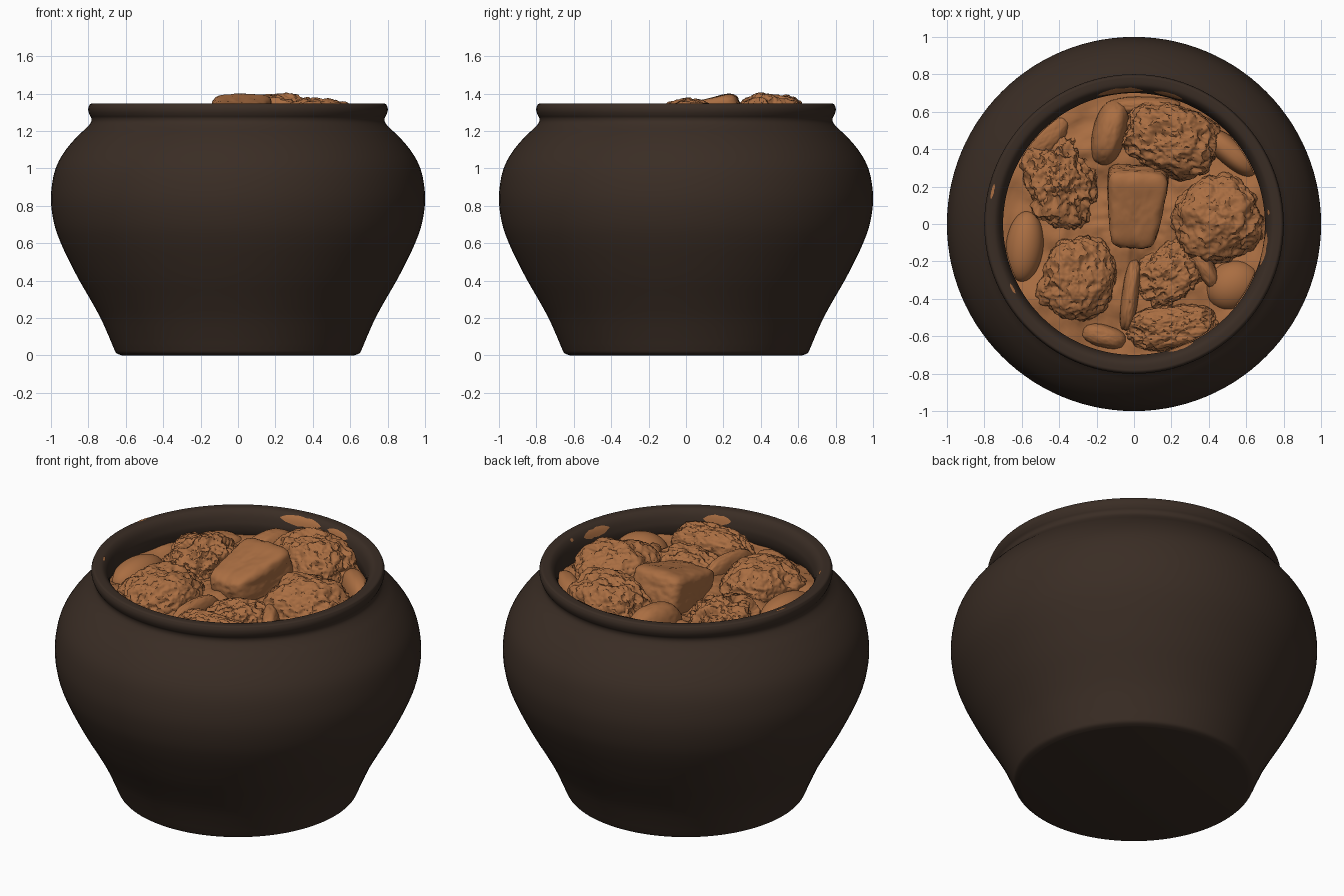
import bpy, bmesh, math
from mathutils import Vector, Matrix, noise

if "Cube" in bpy.data.objects:
    bpy.data.objects.remove(bpy.data.objects["Cube"])


def material(name, rgb):
    m = bpy.data.materials.new(name)
    m.diffuse_color = (*rgb, 1)
    m.use_nodes = True
    m.node_tree.nodes["Principled BSDF"].inputs["Base Color"].default_value = m.diffuse_color
    return m


CLAY = material("dark clay", (0.042, 0.026, 0.018))
STEW = material("stew brown", (0.40, 0.155, 0.054))


def finish(bm, name, mat, angle=40):
    mesh = bpy.data.meshes.new(name)
    bm.to_mesh(mesh)
    bm.free()
    mesh.materials.append(mat)
    ob = bpy.data.objects.new(name, mesh)
    bpy.context.collection.objects.link(ob)
    bpy.ops.object.select_all(action='DESELECT')
    ob.select_set(True)
    bpy.context.view_layer.objects.active = ob
    bpy.ops.object.shade_smooth_by_angle(angle=math.radians(angle))
    return ob


def smooth_path(pts, steps=4):
    """Catmull-Rom curve through profile points."""
    p = [Vector(q) for q in pts]
    p = [p[0]] + p + [p[-1]]
    out = []
    for a, b, c, d in zip(p, p[1:], p[2:], p[3:]):
        for i in range(steps):
            t = i / steps
            out.append(0.5 * (2 * b + (c - a) * t + (2 * a - 5 * b + 4 * c - d) * t * t
                              + (3 * b - a - 3 * c + d) * t ** 3))
    return out + [p[-1]]


def lathe(name, path, mat, seg=112):
    bm = bmesh.new()
    vs = [bm.verts.new((max(r, 0), 0, z)) for r, z in path]
    es = [bm.edges.new(e) for e in zip(vs, vs[1:])]
    bmesh.ops.spin(bm, geom=vs + es, axis=(0, 0, 1), cent=(0, 0, 0),
                   steps=seg, angle=math.tau)
    bmesh.ops.remove_doubles(bm, verts=bm.verts, dist=1e-4)
    bmesh.ops.recalc_face_normals(bm, faces=bm.faces)
    return finish(bm, name, mat)


# Pot: foot, belly, neck, rolled rim and inner wall
outer = smooth_path([(0.62, 0), (0.65, 0.012), (0.665, 0.04), (0.69, 0.1), (0.735, 0.2),
                     (0.79, 0.3), (0.848, 0.4), (0.90, 0.5), (0.947, 0.6), (0.982, 0.7),
                     (1.0, 0.82), (0.992, 0.93), (0.967, 1.02), (0.92, 1.1),
                     (0.86, 1.17), (0.812, 1.215), (0.787, 1.245), (0.784, 1.268),
                     (0.793, 1.285), (0.80, 1.305), (0.80, 1.325), (0.793, 1.342)])
inner = smooth_path([(0.785, 1.346), (0.755, 1.346), (0.735, 1.339), (0.717, 1.318),
                     (0.705, 1.285), (0.70, 1.25), (0.71, 1.2), (0.75, 1.13), (0.86, 0.95),
                     (0.87, 0.75), (0.78, 0.45), (0.6, 0.1)])
lathe("pot", [(0, 0)] + outer + inner + [(0, 0.1)], CLAY)

# Thick sauce filling the space between the chunks
bm = bmesh.new()
RINGS, SEG = 40, 112
rows = []
for i in range(RINGS + 1):
    r = 0.01 + 0.71 * i / RINGS
    row = []
    for j in range(SEG):
        a = math.tau * j / SEG
        x, y = r * math.cos(a), r * math.sin(a)
        n = noise.fractal(Vector((x * 3.5, y * 3.5, 2.0)), 0.9, 2.0, 4)
        row.append(bm.verts.new((x, y, 1.19 + 0.045 * n)))
    rows.append(row)
bm.faces.new(rows[0])
for lo, hi in zip(rows, rows[1:]):
    for j in range(SEG):
        k = (j + 1) % SEG
        bm.faces.new((lo[j], hi[j], hi[k], lo[k]))
bmesh.ops.recalc_face_normals(bm, faces=bm.faces)
finish(bm, "sauce", STEW, 60)


def chunk(name, x, y, top, rx, ry, rz, turn=0, tilt=0, square=2.0, rough=0.0, taper=0.0):
    """Superellipsoid piece with optional lumpy crust, kept inside the pot."""
    bm = bmesh.new()
    bmesh.ops.create_icosphere(bm, subdivisions=6 if rough > 0.05 else 5, radius=1)
    rot = Matrix.Rotation(math.radians(turn), 3, 'Z') @ Matrix.Rotation(math.radians(tilt), 3, 'X')
    seed = Vector((x * 31, y * 17, 5))
    for v in bm.verts:
        d = v.co.normalized()
        p = d / sum(abs(c) ** square for c in d) ** (1 / square)
        lump = noise.fractal(d * 1.3 + seed, 1.0, 2.0, 2)
        ridge = 0.5 - abs(noise.fractal(d * 2.6 + seed, 0.8, 2.1, 4))
        p *= 1 + rough * (1.3 * lump + 1.5 * ridge - 0.3)
        q = Vector((p.x * rx * (1 + taper * p.y), p.y * ry, p.z * rz))
        v.co = rot @ q
    shift = top - max(v.co.z for v in bm.verts)
    for v in bm.verts:
        v.co += Vector((x, y, shift))
        r = math.hypot(v.co.x, v.co.y)
        if r > 0.697:
            v.co.x *= 0.697 / r
            v.co.y *= 0.697 / r
    finish(bm, name, STEW, 50)


# Crusty meat pieces
chunk("meat_left", -0.39, 0.23, 1.345, 0.20, 0.24, 0.19, 10, 0, 2.5, 0.15)
chunk("meat_back", 0.20, 0.45, 1.405, 0.24, 0.18, 0.20, -15, 0, 2.8, 0.11)
chunk("meat_right", 0.45, 0.03, 1.38, 0.235, 0.22, 0.20, 20, 0, 2.6, 0.10)
chunk("meat_front_left", -0.30, -0.29, 1.345, 0.20, 0.22, 0.19, -20, 0, 2.8, 0.10)
chunk("meat_front", 0.20, -0.55, 1.31, 0.225, 0.125, 0.15, 8, 0, 3.0, 0.10)
chunk("meat_front_right", 0.20, -0.27, 1.29, 0.18, 0.15, 0.13, 35, -8, 3.0, 0.14)

# Blocky centre piece, wider toward the back and tilted up
chunk("centre_block", 0.01, 0.09, 1.40, 0.145, 0.215, 0.12, -4, 14, 6, 0.035, 0.2)

# Smooth vegetable pieces around the edge
chunk("bean_left", -0.585, -0.12, 1.28, 0.10, 0.19, 0.10, -6)
chunk("potato_right", 0.53, -0.33, 1.27, 0.15, 0.13, 0.11, 30)
chunk("slice_back_left", -0.13, 0.49, 1.33, 0.09, 0.18, 0.15, -15, 0, 2.3, 0.02)
chunk("slice_back_right", 0.52, 0.38, 1.29, 0.17, 0.07, 0.12, -40, 0, 2.4)
chunk("slice_front", -0.02, -0.38, 1.28, 0.045, 0.19, 0.12, -8, 0, 2.6, 0.03)
chunk("slice_edge", -0.47, 0.46, 1.24, 0.15, 0.08, 0.08, 45, 0, 2.4, 0.03)
chunk("slice_right_inner", 0.36, -0.20, 1.27, 0.05, 0.17, 0.10, 30, 0, 2.6, 0.04)
chunk("slice_front_rim", -0.16, -0.60, 1.24, 0.12, 0.06, 0.08, -15, 0, 2.4, 0.03)
chunk("slice_back_rim", 0.05, 0.63, 1.27, 0.20, 0.05, 0.09, 0, 0, 2.4, 0.03)


def splash(name, angle, width, i0, i1):
    """Thin sauce smear following the rim between two profile indices."""
    bm = bmesh.new()
    n, m = 20, 6
    grid = []
    for i in range(n + 1):
        u = 2 * i / n - 1
        half = max(0.03, (1 - abs(u) ** 3) * (0.85 + 0.25 * noise.noise(Vector((u * 3, angle, 0)))))
        a = math.radians(angle) + u * width / 2 / 0.72
        col = []
        for j in range(m + 1):
            f = (i0 + i1) / 2 + (i1 - i0) / 2 * half * (2 * j / m - 1)
            k = min(int(f), len(inner) - 2)
            q = inner[k].lerp(inner[k + 1], f - k)
            t = (inner[k + 1] - inner[k]).normalized()
            r, z = q.x + 0.004 * t.y, q.y - 0.004 * t.x
            col.append(bm.verts.new((r * math.cos(a), r * math.sin(a), z)))
        grid.append(col)
    for c, d in zip(grid, grid[1:]):
        for j in range(m):
            bm.faces.new((c[j], c[j + 1], d[j + 1], d[j]))
    bmesh.ops.recalc_face_normals(bm, faces=bm.faces)
    if sum((f.normal.z for f in bm.faces)) < 0:
        bmesh.ops.reverse_faces(bm, faces=bm.faces)
    finish(bm, name, STEW)


# Sauce smears on the rim: angle, width, profile range
for i, s in enumerate([(96, 0.26, 8, 16), (75, 0.17, 9, 15), (-11, 0.20, 10, 17),
                       (-69, 0.16, 11, 18), (5, 0.03, 9, 12), (167, 0.08, 0.3, 2.5),
                       (208, 0.06, 6, 9)]):
    splash(f"sauce_smear_{i + 1}", *s)
